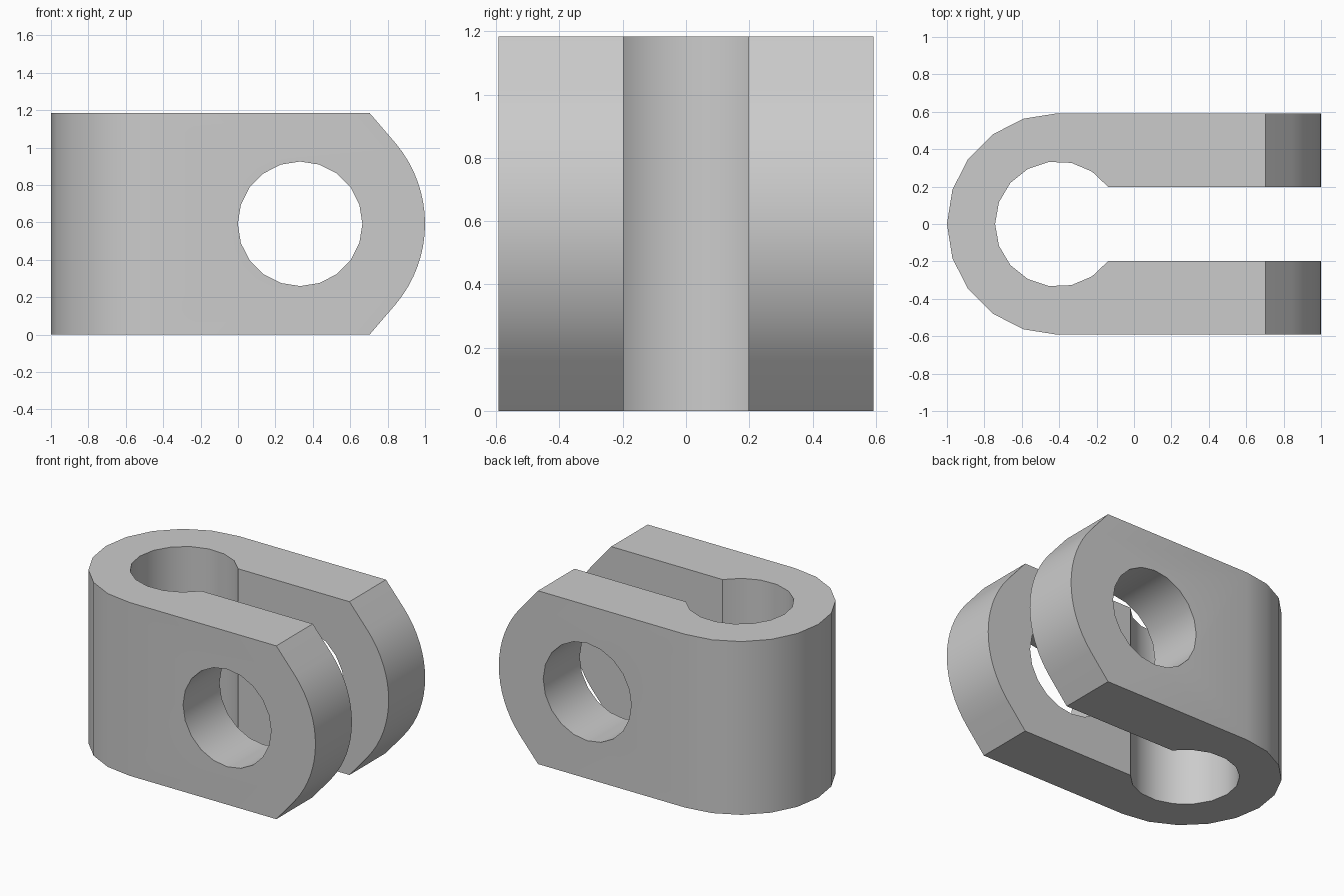
import bpy
import bmesh
from math import sin, cos, asin, radians, degrees
from mathutils import Vector

default = bpy.data.objects.get("Cube")
if default:
    bpy.data.objects.remove(default, do_unlink=True)

H = 1.184            # height and overall depth
R = H / 2            # outer bend radius
BEND_X = R - 1       # axis of the rounded closed end
BORE_R = 0.335
SLOT = 0.198         # half width of the slot
PIN_X, PIN_R = 0.332, 0.333
NOSE_R = 1 - PIN_X


def arc(cx, cy, r, start, end, steps):
    angles = [radians(start + (end - start) * i / steps) for i in range(steps + 1)]
    return [(cx + r * cos(a), cy + r * sin(a)) for a in angles]


def prism(name, outline, to_3d, depth):
    """Extrude a flat outline along a vector into a closed solid."""
    bm = bmesh.new()
    face = bm.faces.new([bm.verts.new(to_3d(u, v)) for u, v in outline])
    extruded = bmesh.ops.extrude_face_region(bm, geom=[face])["geom"]
    moved = [g for g in extruded if isinstance(g, bmesh.types.BMVert)]
    bmesh.ops.translate(bm, verts=moved, vec=Vector(depth))
    bmesh.ops.recalc_face_normals(bm, faces=bm.faces)
    mesh = bpy.data.meshes.new(name)
    bm.to_mesh(mesh)
    bm.free()
    obj = bpy.data.objects.new(name, mesh)
    bpy.context.scene.collection.objects.link(obj)
    return obj


def cut(target, tool, operation):
    """Apply a boolean and discard its helper solid."""
    mod = target.modifiers.new("cut", "BOOLEAN")
    mod.object, mod.operation, mod.solver = tool, operation, "EXACT"
    bpy.ops.object.modifier_apply(modifier=mod.name)
    bpy.data.objects.remove(tool, do_unlink=True)


# Plan outline: rounded outer bend, two arms, slot and round bore
mouth = degrees(asin(SLOT / BORE_R))
plan = arc(BEND_X, 0, R, 90, 270, 10)
plan += [(1.2, -R), (1.2, -SLOT)]
plan += arc(BEND_X, 0, BORE_R, 360 - mouth, mouth, 14)
plan += [(1.2, SLOT), (1.2, R)]
clevis = prism("clevis_body", plan, lambda u, v: (u, v, -0.1), (0, 0, H + 0.2))
bpy.context.view_layer.objects.active = clevis
clevis.select_set(True)

# Side outline: square back, chamfered and rounded nose
side = [(-1.2, H), (-1.2, 0), (0.704, 0)]
side += arc(PIN_X, R, NOSE_R, -40, 40, 16)
side += [(0.704, H)]
nose = prism("nose_trim", side, lambda u, v: (u, -0.8, v), (0, 1.6, 0))
cut(clevis, nose, "INTERSECT")

# Pin hole through both arms
hole = arc(PIN_X, R, PIN_R, 0, 342, 19)
pin = prism("pin_hole_cutter", hole, lambda u, v: (u, -0.8, v), (0, 1.6, 0))
cut(clevis, pin, "DIFFERENCE")

# Plain grey metal
grey = bpy.data.materials.new("plain_grey")
grey.use_nodes = True
colour = (0.6, 0.6, 0.6, 1)
grey.diffuse_color = colour
grey.node_tree.nodes["Principled BSDF"].inputs["Base Color"].default_value = colour
clevis.data.materials.clear()
clevis.data.materials.append(grey)
for poly in clevis.data.polygons:
    poly.material_index = 0

bpy.ops.object.shade_smooth_by_angle(angle=radians(30))
